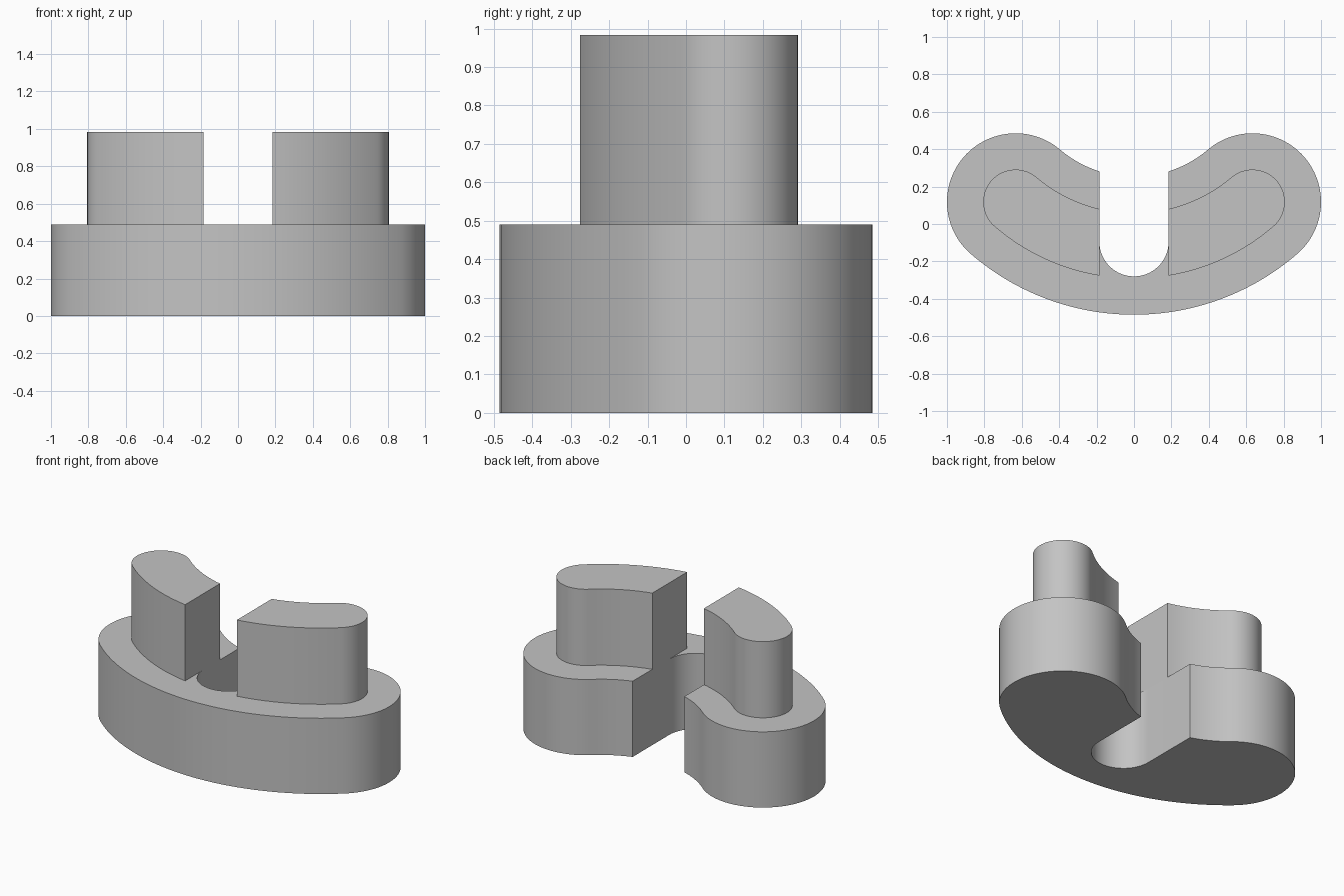
import bpy, bmesh
from math import sin, cos, pi, atan2, hypot, sqrt, radians

cube = bpy.data.objects.get("Cube")
if cube:
    bpy.data.objects.remove(cube)

grey = bpy.data.materials.new("plain grey")
grey.use_nodes = True
grey.diffuse_color = (0.55, 0.55, 0.55, 1)
grey.node_tree.nodes["Principled BSDF"].inputs["Base Color"].default_value = grey.diffuse_color

# Plan dimensions: rounded lobe, front sweep, back hollow, central slot
EX, EY, ER = 0.633, 0.118, 0.367
FRONT = -0.485
HOLLOW_Y = 0.865
SLOT, SLOT_Y = 0.185, -0.095
INSET = 0.194
BASE_TOP, TOWER_TOP = 0.49, 0.983

# Front sweep radius that meets the lobe tangentially
drop = EY - FRONT
SWEEP_R = (EX**2 + drop**2 - ER**2) / (2 * (drop - ER))
SWEEP_Y = FRONT + SWEEP_R
HOLLOW_R = hypot(EX, HOLLOW_Y - EY) - ER


def arc(cx, cy, r, a0, a1, n):
    return [(cx + r * cos(a0 + (a1 - a0) * i / n),
             cy + r * sin(a0 + (a1 - a0) * i / n)) for i in range(n + 1)]


def lobe_outline(inset, start_x):
    """Left-hand outline from the front sweep, around the lobe, to the slot."""
    sr, er, hr = SWEEP_R - inset, ER - inset, HOLLOW_R + inset
    a_start = -atan2(sqrt(sr**2 - start_x**2), start_x)
    a_join = atan2(EY - SWEEP_Y, EX)
    a_back = atan2(HOLLOW_Y - EY, -EX)
    a_end = -atan2(sqrt(hr**2 - SLOT**2), SLOT)
    sweep = arc(0, SWEEP_Y, sr, a_start, a_join, 28)
    lobe = arc(EX, EY, er, a_join, a_back, 48)
    hollow = arc(0, HOLLOW_Y, hr, a_back - pi, a_end, 12)
    return sweep + lobe[1:] + hollow[1:]


def prism(name, outline, z0, z1):
    bm = bmesh.new()
    face = bm.faces.new([bm.verts.new((x, y, z0)) for x, y in outline])
    top = bmesh.ops.extrude_face_region(bm, geom=[face], use_keep_orig=True)["geom"]
    bmesh.ops.translate(bm, vec=(0, 0, z1 - z0),
                        verts=[g for g in top if isinstance(g, bmesh.types.BMVert)])
    bmesh.ops.recalc_face_normals(bm, faces=bm.faces)
    mesh = bpy.data.meshes.new(name)
    bm.to_mesh(mesh)
    bm.free()
    mesh.materials.append(grey)
    obj = bpy.data.objects.new(name, mesh)
    bpy.context.collection.objects.link(obj)
    bpy.ops.object.select_all(action='DESELECT')
    obj.select_set(True)
    bpy.context.view_layer.objects.active = obj
    bpy.ops.object.shade_smooth_by_angle(angle=radians(30))
    return obj


def mirrored(points):
    return [(-x, y) for x, y in reversed(points)]


# Base: both halves joined by the rounded slot
half = lobe_outline(0, 0)
slot = arc(0, SLOT_Y, SLOT, 0, -pi, 32)
prism("slotted_base", half + slot + mirrored(half)[:-1], 0, BASE_TOP)

# Two towers, inset from the base and cut flat along the slot
tower = lobe_outline(INSET, SLOT)
prism("left_tower", tower, BASE_TOP, TOWER_TOP)
prism("right_tower", mirrored(tower), BASE_TOP, TOWER_TOP)
